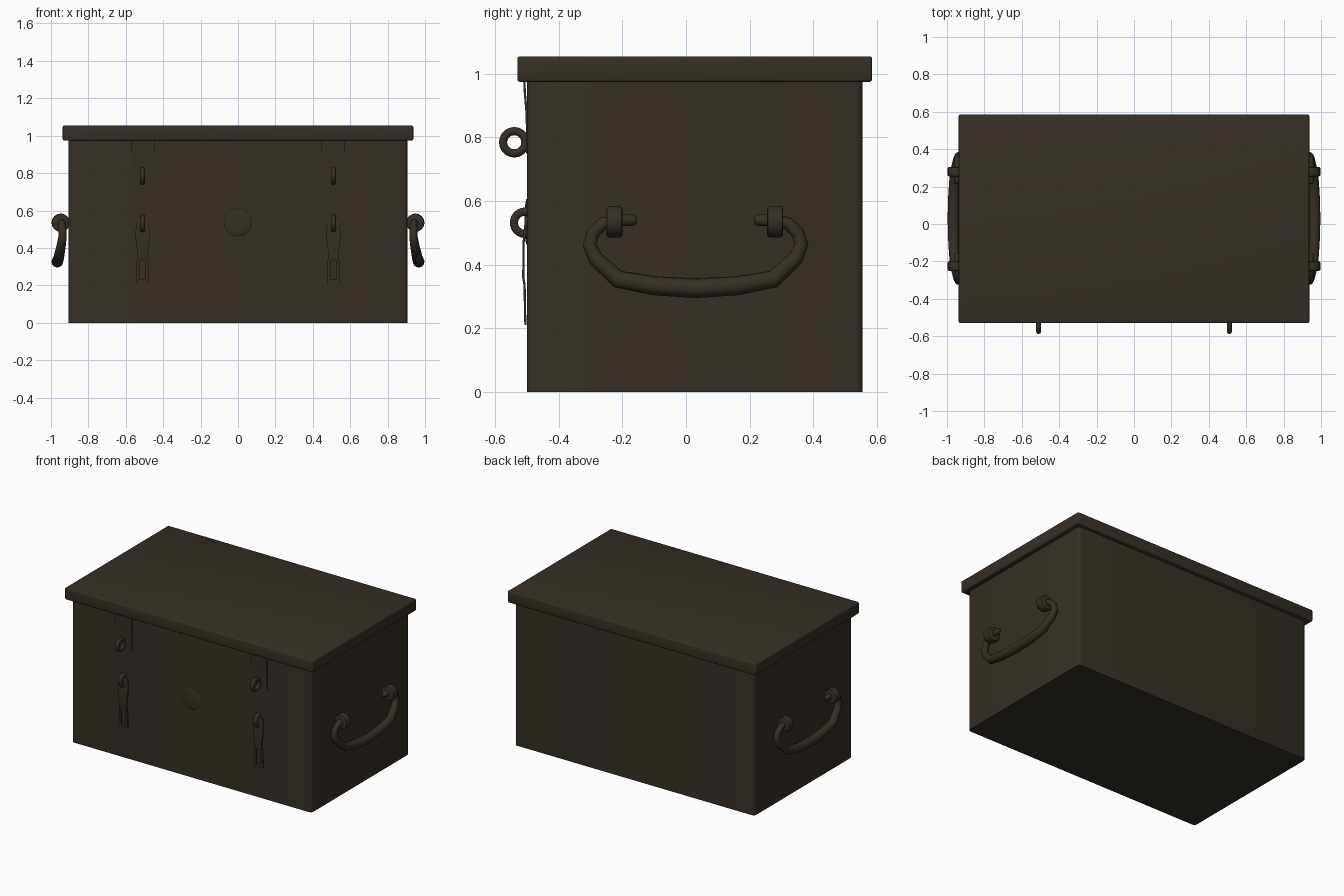
import bpy, bmesh, math
from mathutils import Vector, Matrix

if "Cube" in bpy.data.objects:
    bpy.data.objects.remove(bpy.data.objects["Cube"])

mat = bpy.data.materials.new("dark brown metal")
mat.diffuse_color = (0.036, 0.028, 0.019, 1)
mat.use_nodes = True
mat.node_tree.nodes["Principled BSDF"].inputs["Base Color"].default_value = mat.diffuse_color


def finish(name, bm, angle=40):
    bmesh.ops.recalc_face_normals(bm, faces=bm.faces)
    me = bpy.data.meshes.new(name)
    bm.to_mesh(me)
    bm.free()
    ob = bpy.data.objects.new(name, me)
    bpy.context.collection.objects.link(ob)
    me.materials.append(mat)
    bpy.ops.object.select_all(action='DESELECT')
    ob.select_set(True)
    bpy.context.view_layer.objects.active = ob
    bpy.ops.object.shade_smooth_by_angle(angle=math.radians(angle))
    return ob


def box(name, lo, hi, bevel, vertical_only):
    bm = bmesh.new()
    bmesh.ops.create_cube(bm, size=1)
    lo, hi = Vector(lo), Vector(hi)
    for v in bm.verts:
        v.co = Vector([(lo[i] + hi[i]) / 2 + v.co[i] * (hi[i] - lo[i]) for i in range(3)])
    edges = [e for e in bm.edges if not vertical_only
             or abs(e.verts[0].co.z - e.verts[1].co.z) > 0.01]
    bmesh.ops.bevel(bm, geom=edges, offset=bevel, segments=3, profile=0.5, affect='EDGES')
    return finish(name, bm)


def tube(name, pts, radii, sides=12, closed=False):
    """Sweep a circle along a path of points; closed paths make rings."""
    bm = bmesh.new()
    n = len(pts)
    pts = [Vector(p) for p in pts]
    normal = (pts[1] - pts[0]).cross(pts[n // 2] - pts[0]).normalized()
    rings = []
    for i, p in enumerate(pts):
        a = pts[(i - 1) % n] if closed or i else p
        b = pts[(i + 1) % n] if closed or i < n - 1 else p
        t = (b - a).normalized()
        u = (normal - t * normal.dot(t)).normalized()
        w = t.cross(u)
        rings.append([bm.verts.new(p + radii[i] * (u * math.cos(k * math.tau / sides)
                      + w * math.sin(k * math.tau / sides))) for k in range(sides)])
    for i in range(n if closed else n - 1):
        r, q = rings[i], rings[(i + 1) % n]
        for k in range(sides):
            bm.faces.new((r[k], r[(k + 1) % sides], q[(k + 1) % sides], q[k]))
    if not closed:
        bm.faces.new(rings[0])
        bm.faces.new(rings[-1])
    return finish(name, bm, 60)


def strip(name, x, rows):
    """Thin metal strap from rows of (z, half width, slot half width, front y)."""
    bm = bmesh.new()
    vs = [[bm.verts.new((x + c, y, z)) for c in (-w, -s, s, w)] for z, w, s, y, _ in rows]
    for i in range(len(rows) - 1):
        for k in range(3):
            if k == 1 and rows[i][4]:
                continue
            bm.faces.new((vs[i][k], vs[i][k + 1], vs[i + 1][k + 1], vs[i + 1][k]))
    ext = bmesh.ops.extrude_face_region(bm, geom=bm.faces[:], use_keep_orig=True)
    for v in ext['geom']:
        if isinstance(v, bmesh.types.BMVert):
            v.co.y += 0.007
    return finish(name, bm, 30)


# chest body and lid
box("chest_body", (-0.905, -0.5, 0), (0.905, 0.555, 0.985), 0.02, True)
box("chest_lid", (-0.937, -0.53, 0.975), (0.937, 0.585, 1.055), 0.008, False)

# shallow domed disc on the front
bm = bmesh.new()
bmesh.ops.create_uvsphere(bm, u_segments=24, v_segments=12, radius=1)
for v in bm.verts:
    v.co = Vector((v.co.x * 0.073, -0.5 - v.co.z * 0.008, 0.535 + v.co.y * 0.073))
finish("front_disc", bm)

# hasps: hanging plates, rings and slotted straps
for side, x in (("left", -0.51), ("right", 0.51)):
    strip("hasp_plate_" + side, x, [
        (0.98, 0.063, 0.015, -0.512, False), (0.94, 0.063, 0.015, -0.51, False),
        (0.87, 0.063, 0.015, -0.504, False), (0.75, 0.063, 0.015, -0.503, False)])
    strip("hasp_strap_" + side, x, [
        (0.555, 0.018, 0.012, -0.506, False), (0.53, 0.034, 0.015, -0.508, False),
        (0.47, 0.039, 0.015, -0.514, False), (0.36, 0.027, 0.015, -0.515, False),
        (0.335, 0.031, 0.015, -0.511, True), (0.23, 0.034, 0.015, -0.509, False),
        (0.21, 0.034, 0.015, -0.508, False)])
    for label, y, z in (("upper", -0.54, 0.785), ("lower", -0.506, 0.532)):
        pts = [(x, y + 0.035 * math.cos(a * math.tau / 24), z + 0.035 * math.sin(a * math.tau / 24))
               for a in range(24)]
        tube(f"{label}_ring_{side}", pts, [0.0135] * 24, 10, True)

# side handles: half path of (y from centre, z, x, radius), mirrored about y = 0.03
half = [(0.185, 0.54, 0.945, 0.012), (0.195, 0.54, 0.945, 0.018), (0.255, 0.54, 0.945, 0.018),
        (0.29, 0.53, 0.942, 0.02), (0.322, 0.50, 0.938, 0.021), (0.333, 0.463, 0.938, 0.022),
        (0.315, 0.42, 0.944, 0.024), (0.245, 0.355, 0.957, 0.028),
        (0.13, 0.334, 0.963, 0.03), (0.0, 0.326, 0.966, 0.031)]
path = half + [(-y, z, x, r) for y, z, x, r in reversed(half[:-1])]
for side, s in (("left", -1), ("right", 1)):
    tube("handle_" + side, [(s * x, 0.03 + y, z) for y, z, x, r in path],
         [p[3] for p in path], 12)
    # staples holding the handle ends
    for label, y in (("front", -0.225), ("back", 0.28)):
        bm = bmesh.new()
        bmesh.ops.create_cone(bm, cap_ends=True, segments=16, radius1=0.049, radius2=0.049,
                              depth=0.05, matrix=Matrix.Translation((s * 0.948, y, 0.535))
                              @ Matrix.Rotation(math.pi / 2, 4, 'X'))
        rims = [e for e in bm.edges if abs(e.verts[0].co.y - e.verts[1].co.y) < 0.001]
        bmesh.ops.bevel(bm, geom=rims, offset=0.008, segments=2, profile=0.5, affect='EDGES')
        finish(f"staple_{label}_{side}", bm)
